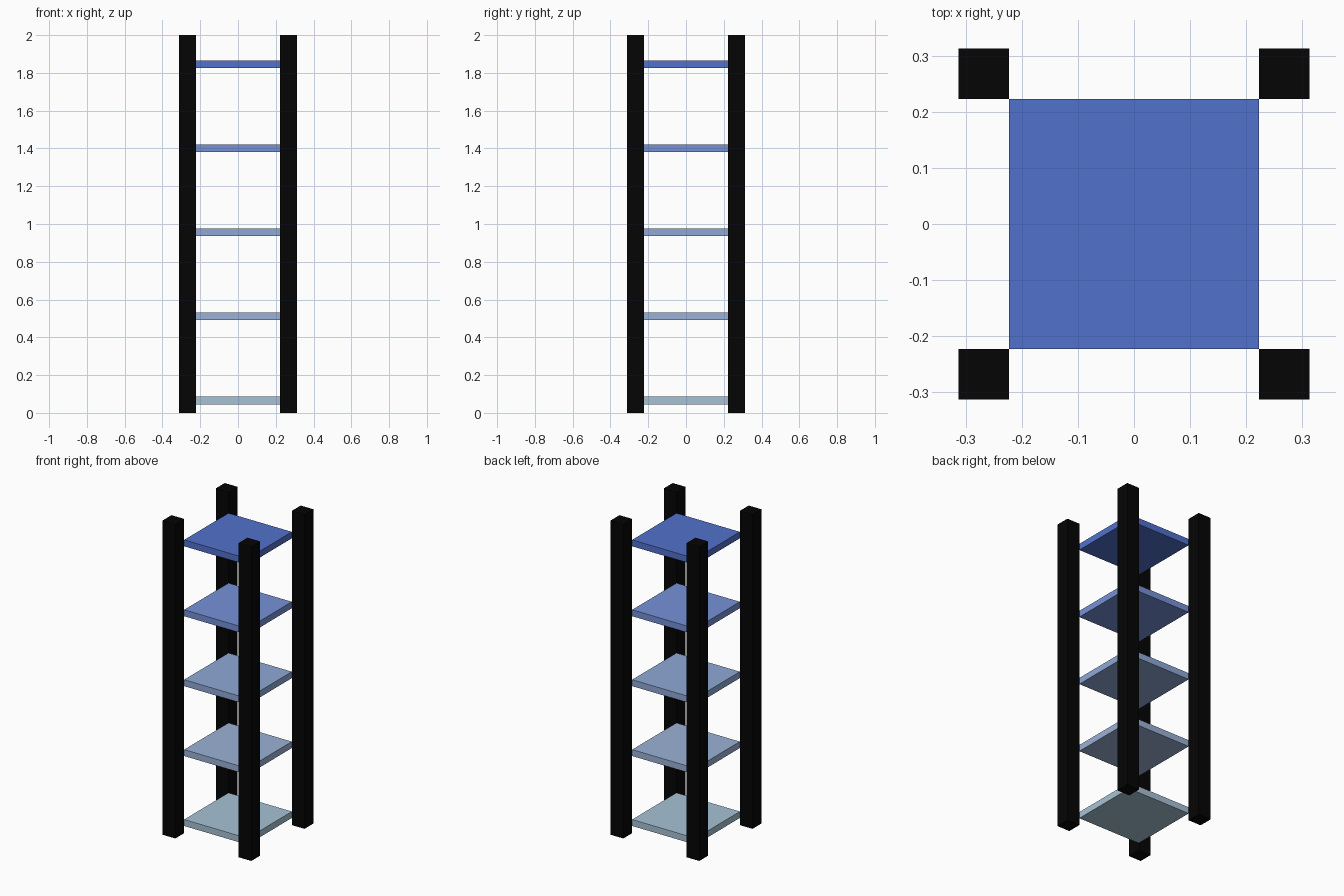
import bpy

if "Cube" in bpy.data.objects:
    bpy.data.objects.remove(bpy.data.objects["Cube"])

POST_H = 2.0
OUTER, INNER = 0.3125, 0.223      # post outer and inner faces
SHELF_T, SHELF_Z0, SHELF_STEP = 0.041, 0.066, 0.445


def material(name, rgb):
    # sRGB 0-255 to linear
    mat = bpy.data.materials.new(name)
    mat.diffuse_color = [(c / 255) ** 2.2 for c in rgb] + [1.0]
    mat.use_nodes = True
    mat.node_tree.nodes["Principled BSDF"].inputs["Base Color"].default_value = mat.diffuse_color
    return mat


def box(name, center, size, mat):
    bpy.ops.mesh.primitive_cube_add(size=1, location=center)
    ob = bpy.context.object
    ob.name = name
    ob.scale = size
    bpy.ops.object.transform_apply(location=False, rotation=False, scale=True)
    ob.data.materials.append(mat)
    return ob


# four corner posts
black = material("post_black", (13, 13, 13))
mid, width = (OUTER + INNER) / 2, OUTER - INNER
for sy, depth in ((-1, "front"), (1, "back")):
    for sx, side in ((-1, "left"), (1, "right")):
        box(f"{depth}_{side}_post", (sx * mid, sy * mid, POST_H / 2),
            (width, width, POST_H), black)

# five shelves, pale at the bottom to deep blue at the top
blues = [(166, 193, 212), (154, 176, 214), (142, 167, 214),
         (118, 144, 214), (82, 112, 203)]
for i, rgb in enumerate(blues):
    box(f"shelf_{i + 1}", (0, 0, SHELF_Z0 + i * SHELF_STEP),
        (2 * INNER, 2 * INNER, SHELF_T), material(f"shelf_blue_{i + 1}", rgb))
